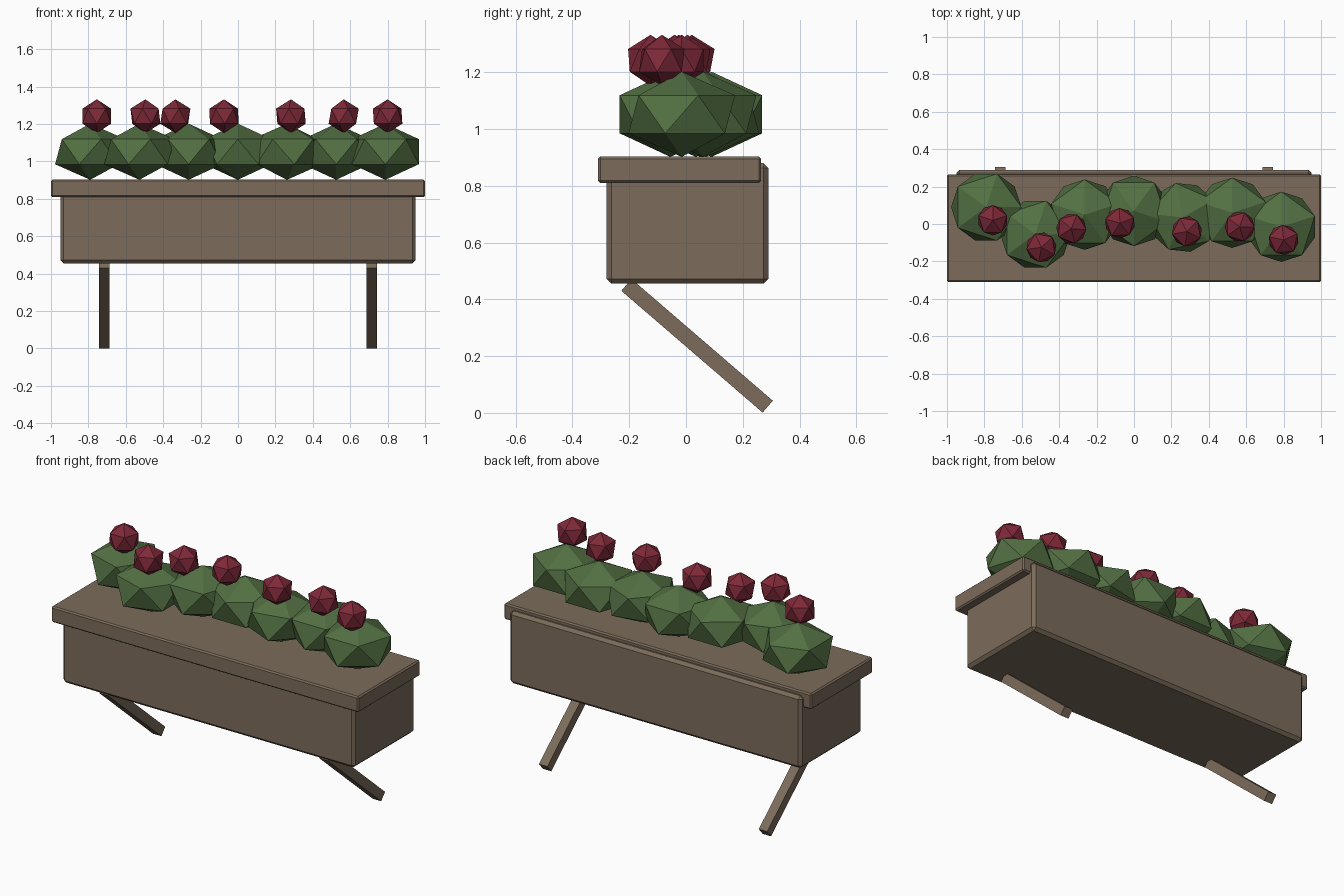
import bpy
import math
from mathutils import Vector

if "Cube" in bpy.data.objects:
    bpy.data.objects.remove(bpy.data.objects["Cube"], do_unlink=True)


def make_material(name, colour):
    mat = bpy.data.materials.new(name)
    mat.use_nodes = True
    mat.diffuse_color = (*colour, 1)
    mat.node_tree.nodes["Principled BSDF"].inputs["Base Color"].default_value = (*colour, 1)
    return mat


wood = make_material("weathered wood", (0.2, 0.15, 0.105))
leaf = make_material("leaf green", (0.085, 0.16, 0.055))
petal = make_material("petal red", (0.21, 0.022, 0.04))


def block(name, low, high, bevel=0.0):
    """Box between two corners with chamfered edges."""
    low, high = Vector(low), Vector(high)
    bpy.ops.mesh.primitive_cube_add(size=1, location=(low + high) / 2)
    ob = bpy.context.object
    ob.name = name
    ob.scale = high - low
    bpy.ops.object.transform_apply(location=False, rotation=False, scale=True)
    ob.data.materials.append(wood)
    if bevel:
        mod = ob.modifiers.new("chamfer", 'BEVEL')
        mod.width = bevel
        mod.segments = 1
    return ob


def ball(name, centre, radius, height, turn, mat):
    """Low-poly icosahedron, squashed to the given half height."""
    bpy.ops.mesh.primitive_ico_sphere_add(subdivisions=1, radius=1, location=centre)
    ob = bpy.context.object
    ob.name = name
    ob.scale = (radius, radius, height)
    ob.rotation_euler.z = math.radians(turn)
    ob.data.materials.append(mat)


# Planter box and the rim set slightly forward on it
block("planter_box", (-0.95, -0.28, 0.455), (0.95, 0.29, 0.88), 0.017)
block("planter_rim", (-1, -0.31, 0.81), (1, 0.265, 0.903), 0.008)

# Slanted braces running down and back to the wall
start, end = Vector((0, -0.21, 0.451)), Vector((0, 0.288, 0.022))
run = end - start
for side, x in (("right", -0.715), ("left", 0.715)):
    half = run.length / 2
    brace = block(side + "_brace", (-0.0275, -half, -0.0275), (0.0275, half, 0.0275))
    brace.location = (start + end) / 2 + Vector((x, 0, 0))
    brace.rotation_euler.x = math.atan2(run.z, run.y)

# Row of bushes: depth and turn of each
bushes = [(0.09, 0), (-0.055, 0), (0.05, 18), (0.07, 54), (0.035, 30), (0.06, 18), (-0.015, 18)]
for i, (y, turn) in enumerate(bushes):
    ball(f"bush_{i + 1}", (-0.79 + 0.263 * i, y, 1.052), 0.21, 0.15, turn, leaf)

# Flower heads resting on the bushes
flowers = [(-0.755, 0.02), (-0.495, -0.125), (-0.335, -0.025), (-0.075, 0.005),
           (0.283, -0.04), (0.565, -0.015), (0.8, -0.085)]
for i, (x, y) in enumerate(flowers):
    ball(f"flower_{i + 1}", (x, y, 1.242), 0.09, 0.09, 18 + 25 * i, petal)
